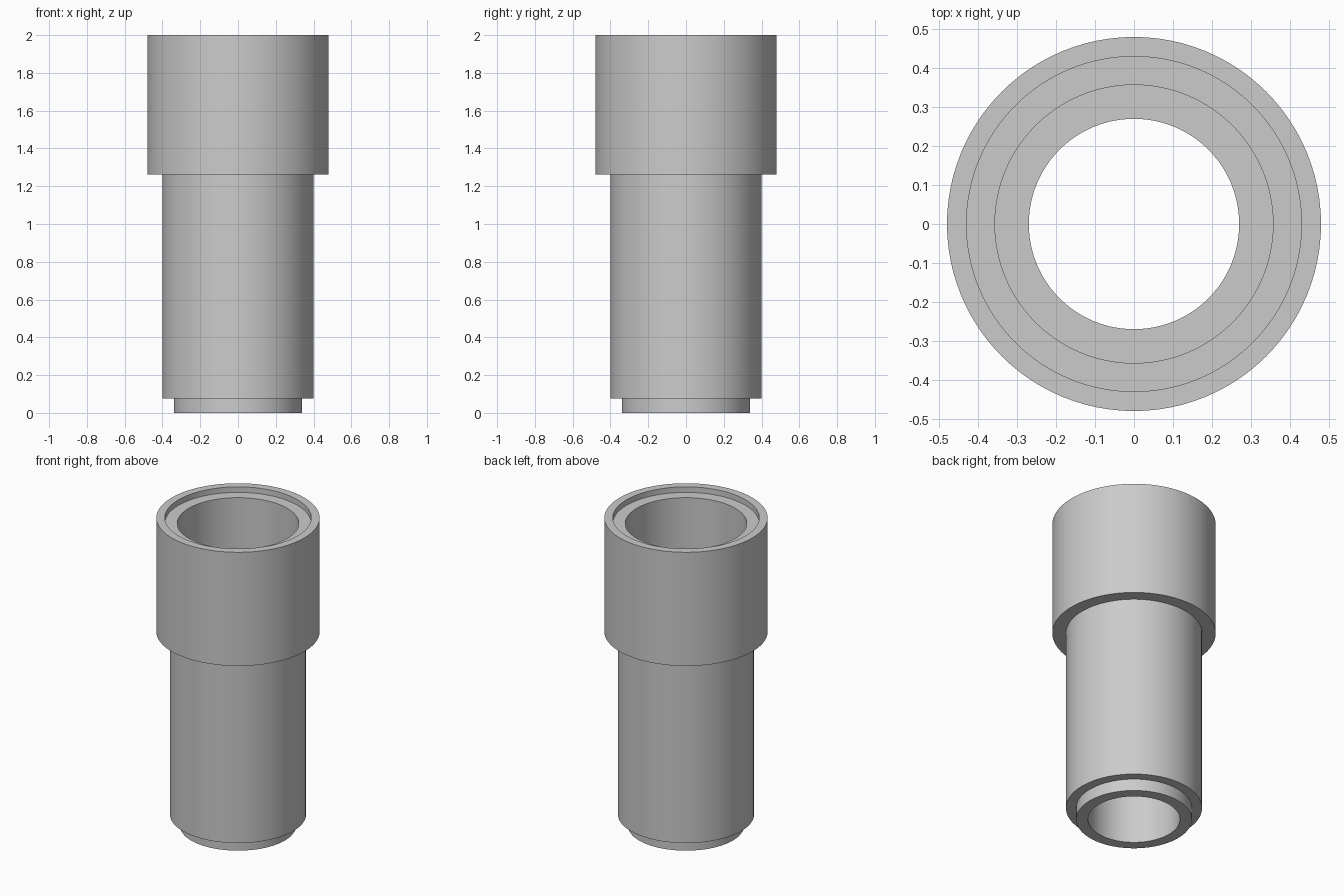
import bpy
import bmesh
import math
from mathutils import Vector

SEGMENTS = 96

cube = bpy.data.objects.get("Cube")
if cube:
    bpy.data.objects.remove(cube, do_unlink=True)

# Single grey material
grey = bpy.data.materials.new("plain grey")
grey.use_nodes = True
colour = (0.6, 0.6, 0.6, 1)
grey.diffuse_color = colour
grey.node_tree.nodes["Principled BSDF"].inputs["Base Color"].default_value = colour


def lathe(name, profile, material):
    """Revolve a closed (radius, height) profile around z."""
    bm = bmesh.new()
    verts = [bm.verts.new((r, 0, z)) for r, z in profile]
    edges = [bm.edges.new((v, verts[(i + 1) % len(verts)])) for i, v in enumerate(verts)]
    bmesh.ops.spin(bm, geom=verts + edges, cent=Vector((0, 0, 0)), axis=Vector((0, 0, 1)),
                   angle=math.tau, steps=SEGMENTS, use_merge=True)
    bmesh.ops.remove_doubles(bm, verts=bm.verts, dist=1e-5)
    bmesh.ops.recalc_face_normals(bm, faces=bm.faces)
    mesh = bpy.data.meshes.new(name)
    bm.to_mesh(mesh)
    bm.free()
    mesh.materials.append(material)
    obj = bpy.data.objects.new(name, mesh)
    bpy.context.collection.objects.link(obj)
    bpy.ops.object.select_all(action="DESELECT")
    obj.select_set(True)
    bpy.context.view_layer.objects.active = obj
    bpy.ops.object.shade_smooth_by_angle(angle=math.radians(30))
    return obj


# Stepped sleeve: spigot, body, collar, then rim recess, wide socket and bore
lathe("stepped_sleeve", [
    (0.27, 0), (0.34, 0), (0.34, 0.077),
    (0.40, 0.077), (0.40, 1.263),
    (0.48, 1.263), (0.48, 2),
    (0.43, 2), (0.43, 1.964),
    (0.357, 1.964), (0.357, 1.263),
    (0.27, 1.263),
], grey)
